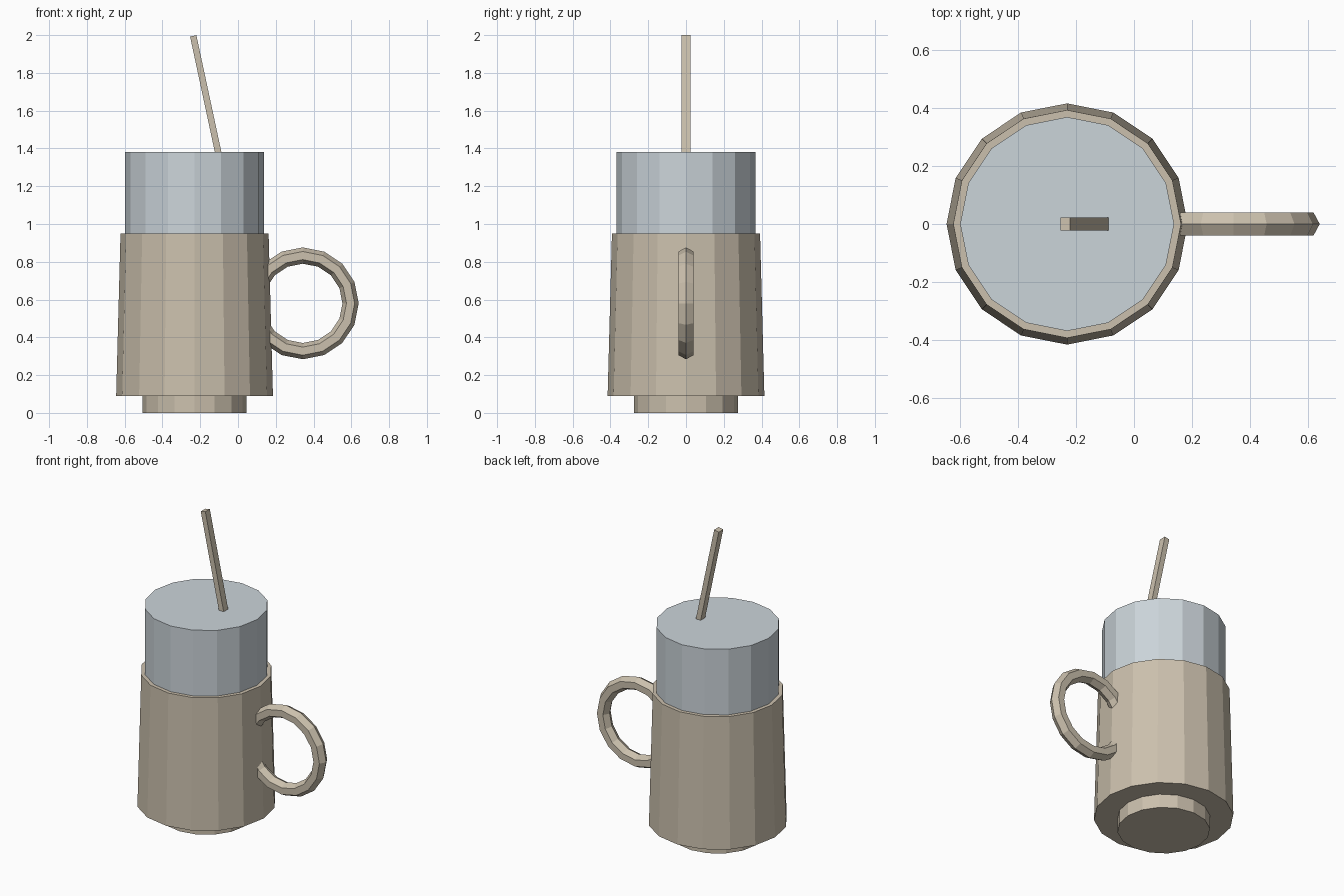
import bpy, bmesh, math
from mathutils import Matrix, Vector

if "Cube" in bpy.data.objects:
    bpy.data.objects.remove(bpy.data.objects["Cube"])

CX = -0.23   # axis of the mug
SIDES = 16


def material(name, rgb):
    m = bpy.data.materials.new(name)
    m.diffuse_color = (*rgb, 1)
    m.use_nodes = True
    m.node_tree.nodes["Principled BSDF"].inputs["Base Color"].default_value = m.diffuse_color
    return m


TAN = material("warm_tan", (0.60, 0.53, 0.42))
GREY = material("pale_grey", (0.60, 0.66, 0.70))


def finish(name, bm, mat):
    bmesh.ops.recalc_face_normals(bm, faces=bm.faces[:])
    me = bpy.data.meshes.new(name)
    bm.to_mesh(me)
    bm.free()
    me.materials.append(mat)
    ob = bpy.data.objects.new(name, me)
    bpy.context.collection.objects.link(ob)
    return ob


def drum(name, r_bottom, r_top, z0, z1, mat):
    bm = bmesh.new()
    bmesh.ops.create_cone(bm, cap_ends=True, segments=SIDES, radius1=r_bottom,
                          radius2=r_top, depth=z1 - z0,
                          matrix=Matrix.Translation((CX, 0, (z0 + z1) / 2)))
    return finish(name, bm, mat)


# Foot, tapered mug body and the tall drink rising out of it
drum("foot", 0.275, 0.275, 0.0, 0.10, TAN)
drum("mug_body", 0.415, 0.392, 0.09, 0.95, TAN)
drum("drink", 0.368, 0.368, 0.90, 1.38, GREY)

# Ring handle: hexagonal section swept round a circle in the xz plane
bm = bmesh.new()
section = [(0.043 * math.cos(a), 0.046 * math.sin(a))
           for a in (math.tau * k / 6 for k in range(6))]
rings = []
for i in range(SIDES):
    a = math.tau * i / SIDES
    rings.append([bm.verts.new((0.343 + (0.253 + u) * math.cos(a), v,
                                0.58 + (0.253 + u) * math.sin(a)))
                  for u, v in section])
for i in range(SIDES):
    p, q = rings[i], rings[(i + 1) % SIDES]
    for k in range(6):
        n = (k + 1) % 6
        bm.faces.new((p[k], p[n], q[n], q[k]))
finish("handle", bm, TAN)

# Leaning square straw
bottom, top = Vector((-0.088, 0, 1.30)), Vector((-0.237, 0, 1.996))
axis = top - bottom
bm = bmesh.new()
bmesh.ops.create_cube(bm, size=1, matrix=(
    Matrix.Translation((bottom + top) / 2)
    @ Matrix.Rotation(math.atan2(axis.x, axis.z), 4, 'Y')
    @ Matrix.Diagonal((0.034, 0.046, axis.length, 1))))
finish("straw", bm, TAN)
